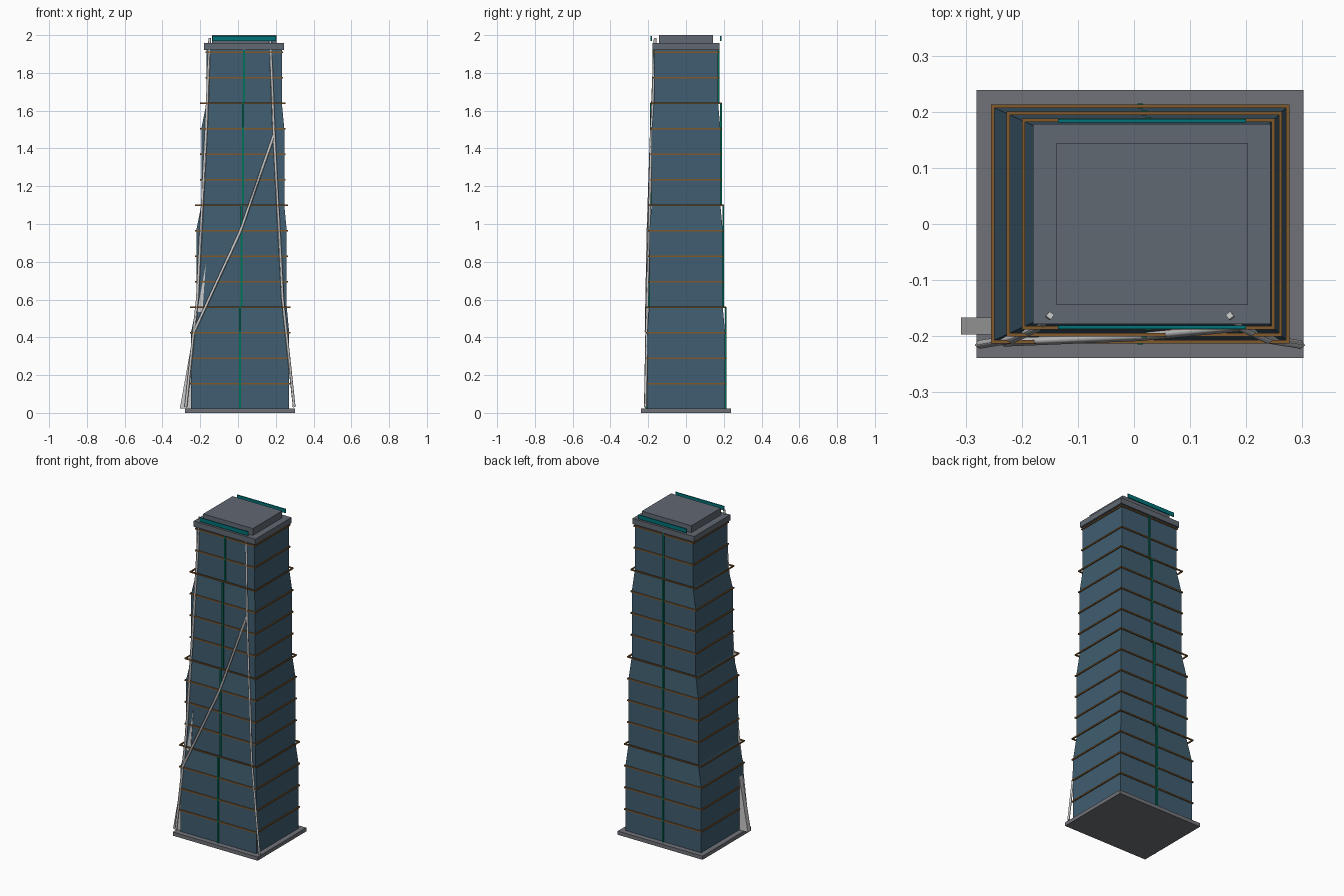
import bpy, bmesh
from mathutils import Vector

if "Cube" in bpy.data.objects:
    bpy.data.objects.remove(bpy.data.objects["Cube"])

def material(name, rgb):
    m = bpy.data.materials.new(name)
    m.diffuse_color = (*rgb, 1)
    m.use_nodes = True
    m.node_tree.nodes["Principled BSDF"].inputs["Base Color"].default_value = m.diffuse_color
    return m

GLASS = material("blue_glass", (0.05, 0.11, 0.16))
BRONZE = material("bronze", (0.22, 0.10, 0.025))
GREEN = material("green", (0.0, 0.17, 0.10))
TEAL = material("teal", (0.0, 0.17, 0.19))
WHITE = material("white", (0.75, 0.76, 0.78))
STONE = material("stone", (0.16, 0.17, 0.19))
ROOF = material("roof_grey", (0.12, 0.14, 0.17))

def finish(name, bm, mat):
    bmesh.ops.recalc_face_normals(bm, faces=bm.faces[:])
    me = bpy.data.meshes.new(name)
    bm.to_mesh(me)
    bm.free()
    me.materials.append(mat)
    ob = bpy.data.objects.new(name, me)
    bpy.context.collection.objects.link(ob)
    return ob

def loft(name, rings, mat, closed=False):
    """Skin a list of point loops; cap the ends or join last to first."""
    bm = bmesh.new()
    loops = [[bm.verts.new(p) for p in r] for r in rings]
    n = len(loops[0])
    pairs = list(zip(loops, loops[1:])) + ([(loops[-1], loops[0])] if closed else [])
    for a, b in pairs:
        for i in range(n):
            j = (i + 1) % n
            bm.faces.new((a[i], a[j], b[j], b[i]))
    if not closed:
        bm.faces.new(loops[0][::-1])
        bm.faces.new(loops[-1])
    return finish(name, bm, mat)

def rect(x0, x1, hy, z):
    return [(x0, -hy, z), (x1, -hy, z), (x1, hy, z), (x0, hy, z)]

def box(name, x0, x1, y0, y1, z0, z1, mat):
    return loft(name, [[(x0, y0, z), (x1, y0, z), (x1, y1, z), (x0, y1, z)] for z in (z0, z1)], mat)

def beam(name, pts, r, mat):
    """Square-section strut along a polyline."""
    cu = bpy.data.curves.new(name, 'CURVE')
    cu.dimensions = '3D'
    cu.bevel_depth, cu.bevel_resolution, cu.use_fill_caps = r, 0, True
    sp = cu.splines.new('POLY')
    sp.points.add(len(pts) - 1)
    for p, co in zip(sp.points, pts):
        p.co = (*co, 1)
    cu.materials.append(mat)
    ob = bpy.data.objects.new(name, cu)
    bpy.context.collection.objects.link(ob)

# Tiers: left x, right x, half depth
FLOOR, Z0, TOP = 0.135, 0.02, 1.925
tiers = [(-0.249, 0.271, 0.207), (-0.221, 0.258, 0.1945),
         (-0.194, 0.245, 0.182), (-0.167, 0.232, 0.17)]

# Plinth
box("base_plinth", -0.281, 0.302, -0.2385, 0.2385, 0, 0.023, STONE)

# Tower body: straight tiers, each tapering in its top floor
sections = [rect(*tiers[0], Z0)]
for k, t in enumerate(tiers[:3]):
    sections.append(rect(*t, Z0 + FLOOR * (4 * k + 3)))
    sections.append(rect(*tiers[k + 1], Z0 + FLOOR * (4 * k + 4)))
sections.append(rect(*tiers[3], TOP))
loft("tower_body", sections, GLASS)

# Floor bands, keeping the full width of their tier
for i in range(1, 15):
    x0, x1, hy = tiers[(i - 1) // 4]
    z, o, h = Z0 + FLOOR * i, 0.006, 0.004
    loft(f"floor_band_{i}", [rect(x0, x1, hy, z - h), rect(x0 - o, x1 + o, hy + o, z - h),
                             rect(x0 - o, x1 + o, hy + o, z + h), rect(x0, x1, hy, z + h)],
         BRONZE, closed=True)

# Vertical centre strips on front and back
for k, (x0, x1, hy) in enumerate(tiers):
    c = (x0 + x1) / 2
    z0, z1 = Z0 + FLOOR * 4 * k, min(Z0 + FLOOR * 4 * (k + 1), TOP)
    for side, s in (("front", -1), ("back", 1)):
        ya, yb = sorted((s * (hy - 0.001), s * (hy + 0.0075)))
        box(f"{side}_strip_{k + 1}", c - 0.005, c + 0.005, ya, yb, z0, z1, GREEN)

# Crown
box("roof_slab", -0.18, 0.243, -0.178, 0.178, 1.922, 1.957, ROOF)
box("roof_block", -0.138, 0.203, -0.144, 0.144, 1.957, 2.0, ROOF)
for side, y in (("front", -0.184), ("back", 0.184)):
    box(f"{side}_crown_fin", -0.135, 0.2, y - 0.003, y + 0.003, 1.97, 1.995, TEAL)

# White corner struts, mirrored about the plinth centre, and the diagonal
CX = 0.0105
path = [(0.287, -0.215, 0.03), (0.226, -0.205, 0.6), (0.18, -0.184, 1.47), (0.16, -0.163, 1.985)]
for side, s in (("left", -1), ("right", 1)):
    beam(f"{side}_corner_strut", [(CX + s * x, y, z) for x, y, z in path], 0.0075, WHITE)
beam("diagonal_strut", [(-0.233, -0.211, 0.43), (0.012, -0.201, 0.96), (0.19, -0.184, 1.47)], 0.0075, WHITE)

# Triangular buttress plate at the lower left
loft("corner_buttress", [[(-0.308, y, 0.023), (-0.225, y, 0.023), (-0.17, y, 0.79)]
                         for y in (-0.197, -0.167)], WHITE)
